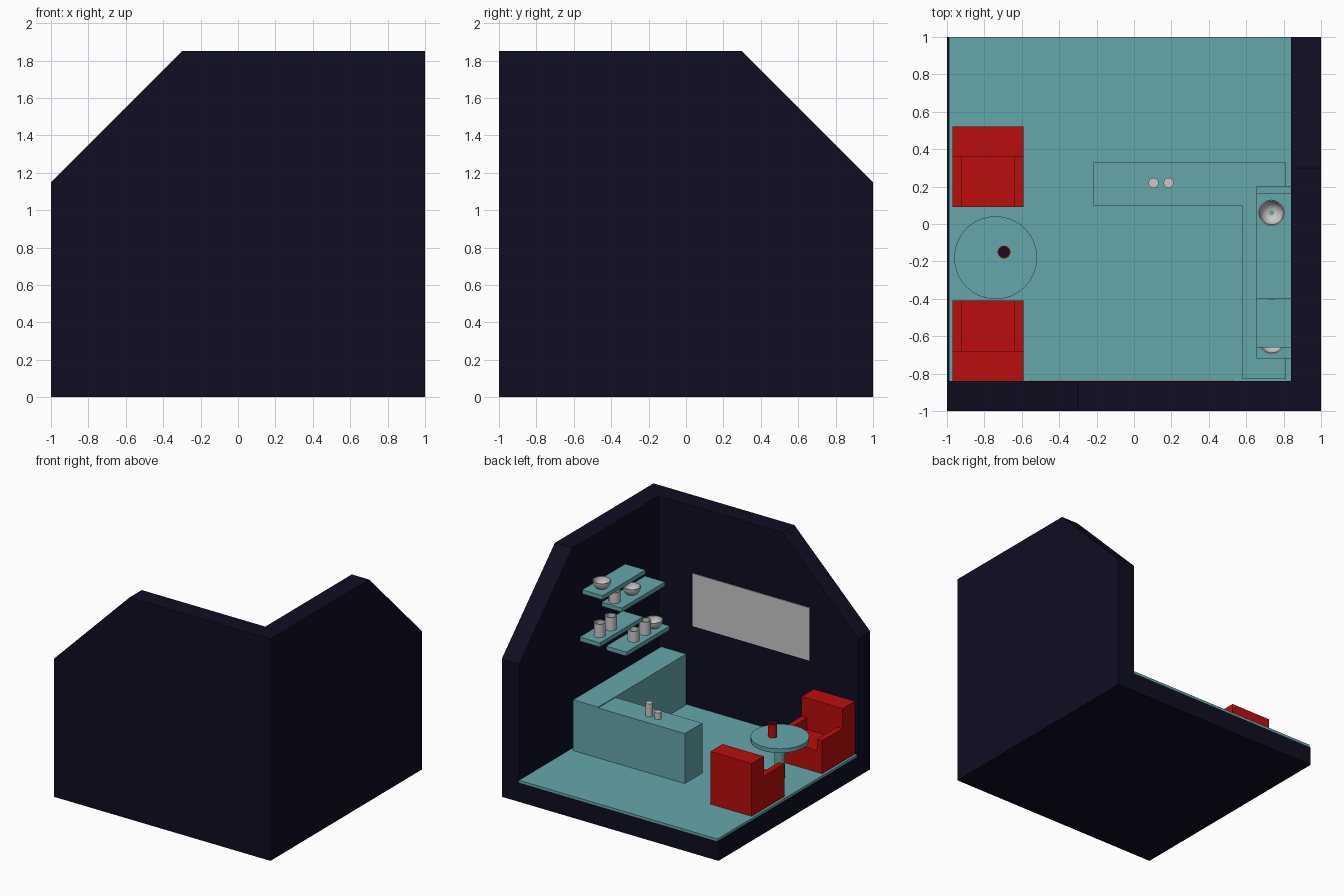
import bpy, bmesh, math
from mathutils import Matrix

default = bpy.data.objects.get("Cube")
if default:
    bpy.data.objects.remove(default, do_unlink=True)


def material(name, rgb):
    m = bpy.data.materials.new(name)
    m.use_nodes = True
    m.diffuse_color = (*rgb, 1)
    m.node_tree.nodes["Principled BSDF"].inputs["Base Color"].default_value = (*rgb, 1)
    return m


NAVY = material("navy", (0.0044, 0.0044, 0.016))
TEAL = material("teal", (0.13, 0.39, 0.40))
RED = material("red", (0.5, 0.004, 0.004))
GREY = material("pale_grey", (0.578, 0.578, 0.578))


def finish(name, bm, mat, smooth=False):
    bmesh.ops.recalc_face_normals(bm, faces=bm.faces[:])
    mesh = bpy.data.meshes.new(name)
    bm.to_mesh(mesh)
    bm.free()
    mesh.materials.append(mat)
    obj = bpy.data.objects.new(name, mesh)
    bpy.context.collection.objects.link(obj)
    if smooth:
        bpy.ops.object.select_all(action="DESELECT")
        obj.select_set(True)
        bpy.context.view_layer.objects.active = obj
        bpy.ops.object.shade_smooth_by_angle(angle=math.radians(40))
    return obj


def add_box(bm, xs, ys, zs):
    size = [b - a for a, b in (xs, ys, zs)]
    mid = [(a + b) / 2 for a, b in (xs, ys, zs)]
    bmesh.ops.create_cube(bm, size=1,
                          matrix=Matrix.Translation(mid) @ Matrix.Diagonal((*size, 1)))


def box(name, xs, ys, zs, mat):
    bm = bmesh.new()
    add_box(bm, xs, ys, zs)
    return finish(name, bm, mat)


def lathe(name, profile, centre, mat, steps=32):
    """Spin a (radius, height) profile about a vertical axis."""
    bm = bmesh.new()
    verts = [bm.verts.new((r, 0, z)) for r, z in profile]
    edges = [bm.edges.new(pair) for pair in zip(verts, verts[1:])]
    bmesh.ops.spin(bm, geom=verts + edges, cent=(0, 0, 0), axis=(0, 0, 1),
                   angle=math.tau, steps=steps)
    bmesh.ops.remove_doubles(bm, verts=bm.verts[:], dist=0.0001)
    obj = finish(name, bm, mat, smooth=True)
    obj.location = centre
    return obj


def disc(name, radius, height, centre, mat):
    return lathe(name, [(0, 0), (radius, 0), (radius, height), (0, height)], centre, mat)


def cup(name, radius, height, centre, mat):
    inner = radius * 0.78
    return lathe(name, [(0, 0), (radius, 0), (radius, height), (inner, height),
                        (inner, 0.02), (0, 0.02)], centre, mat)


def bowl(name, centre):
    outer = [(0.015 + 0.055 * math.sin(a), 0.07 - 0.07 * math.cos(a))
             for a in (math.radians(15 * i) for i in range(7))]
    inner = [(max(r - 0.006, 0.014), z + 0.004) for r, z in reversed(outer[:-1])]
    return lathe(name, outer + [(0.064, 0.07)] + inner, centre, GREY)


# Room shell: base slab and two walls with one sloped top corner each
WALL, FLOOR = 0.84, 0.18
box("base", (-1, 1), (-1, 1), (0, 0.16), NAVY)
box("carpet", (-0.99, WALL), (-WALL, 1), (0.16, FLOOR), TEAL)
outline = [(-1, 0), (1, 0), (1, 1.85), (-0.3, 1.85), (-1, 1.15)]


def wall(name, place, thickness):
    bm = bmesh.new()
    face = bm.faces.new([bm.verts.new(place(u, z)) for u, z in outline])
    new = bmesh.ops.extrude_face_region(bm, geom=[face])["geom"]
    bmesh.ops.translate(bm, vec=thickness,
                        verts=[g for g in new if isinstance(g, bmesh.types.BMVert)])
    return finish(name, bm, NAVY)


wall("front_wall", lambda u, z: (u, -1, z), (0, 1 - WALL, 0))
wall("left_wall", lambda u, z: (1, -u, z), (WALL - 1, 0, 0))
box("wall_screen", (-0.557, 0.526), (-WALL, -WALL + 0.006), (0.85, 1.29), GREY)

# L-shaped counter
box("counter_bar", (-0.22, 0.58), (0.1, 0.33), (FLOOR, 0.597), TEAL)
box("counter_side", (0.58, 0.81), (-0.83, 0.33), (FLOOR, 0.604), TEAL)
disc("bar_tall_cup", 0.027, 0.11, (0.185, 0.22, 0.597), GREY)
disc("bar_short_cup", 0.027, 0.055, (0.105, 0.22, 0.597), GREY)


# Armchairs facing each other across the table
def armchair(name, back_y, direction):
    def span(a, b):
        return tuple(sorted((back_y + direction * a, back_y + direction * b)))
    bm = bmesh.new()
    add_box(bm, (-0.97, -0.59), span(0, 0.16), (FLOOR, 0.62))
    add_box(bm, (-0.92, -0.64), span(0.16, 0.43), (FLOOR, 0.36))
    for xs in ((-0.97, -0.92), (-0.64, -0.59)):
        add_box(bm, xs, span(0.16, 0.43), (FLOOR, 0.455))
    return finish(name, bm, RED)


armchair("back_armchair", 0.52, -1)
armchair("front_armchair", -0.84, 1)

# Round table with a red cup
disc("table_top", 0.222, 0.035, (-0.74, -0.18, 0.483), TEAL)
disc("table_leg", 0.04, 0.31, (-0.74, -0.18, FLOOR), TEAL)
cup("red_cup", 0.034, 0.11, (-0.695, -0.15, 0.518), RED)
disc("coffee", 0.0265, 0.08, (-0.695, -0.15, 0.536), NAVY)

# Staggered shelves: far end, near end, top height
shelves = [(-0.40, 0.165, 1.45), (-0.66, -0.09, 1.25),
           (-0.37, 0.20, 1.07), (-0.72, -0.15, 0.86)]
for i, (y0, y1, top) in enumerate(shelves):
    box(f"shelf_{i + 1}", (0.655, WALL), (y0, y1), (top - 0.035, top), TEAL)

# Bowls and cups on the shelves
for i, (y, shelf) in enumerate([(0.06, 0), (-0.335, 1), (-0.625, 3)]):
    bowl(f"bowl_{i + 1}", (0.735, y, shelves[shelf][2]))
for i, (x, y, shelf, height) in enumerate([
        (0.77, -0.16, 1, 0.09), (0.735, 0.087, 2, 0.11), (0.735, -0.06, 2, 0.11),
        (0.735, -0.36, 3, 0.09), (0.735, -0.51, 3, 0.11)]):
    cup(f"shelf_cup_{i + 1}", 0.045, height, (x, y, shelves[shelf][2]), GREY)
